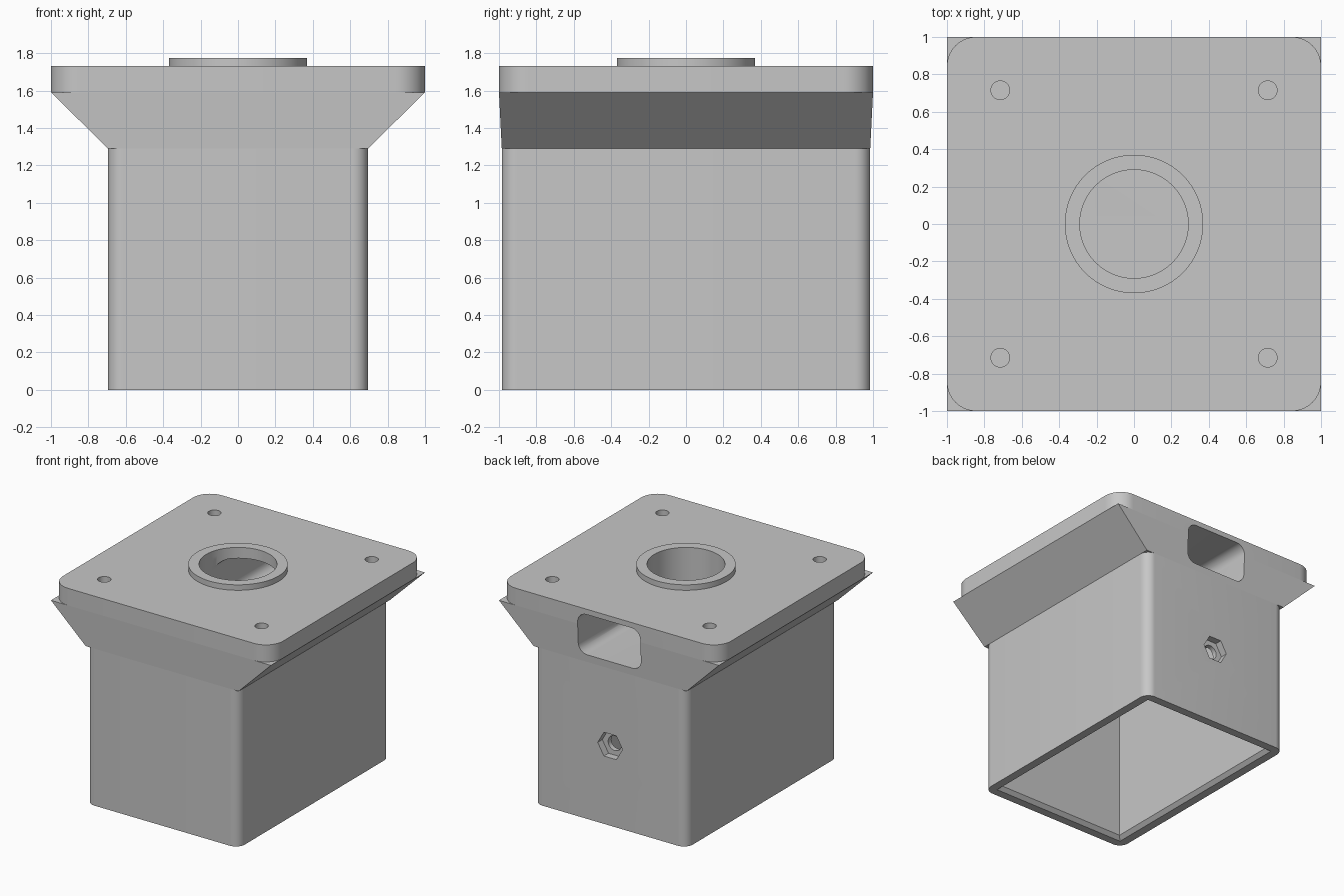
import bpy, bmesh
from math import pi, cos, sin, radians
from mathutils import Matrix

cube = bpy.data.objects.get("Cube")
if cube:
    bpy.data.objects.remove(cube, do_unlink=True)

grey = bpy.data.materials.new("plain_grey")
grey.use_nodes = True
grey.diffuse_color = (0.57, 0.57, 0.57, 1)
shader = next(n for n in grey.node_tree.nodes if n.type == 'BSDF_PRINCIPLED')
shader.inputs["Base Color"].default_value = grey.diffuse_color

TO_BACK = Matrix.Rotation(-pi / 2, 4, 'X')  # local z becomes world +y


def circle(r, n=64, cx=0, cy=0):
    return [(cx + r * cos(2 * pi * i / n), cy + r * sin(2 * pi * i / n)) for i in range(n)]


def rect(hx, hy):
    return [(hx, hy), (-hx, hy), (-hx, -hy), (hx, -hy)]


def round_rect(hx, hy, r, cy=0, n=10):
    pts = []
    for k, (sx, sy) in enumerate(rect(1, 1)):
        for i in range(n + 1):
            a = pi / 2 * (k + i / n)
            pts.append((sx * (hx - r) + r * cos(a), cy + sy * (hy - r) + r * sin(a)))
    return pts


def loft(name, sections, matrix=Matrix()):
    """Closed solid through (height, outline) sections."""
    bm = bmesh.new()
    rings = [[bm.verts.new((x, y, z)) for x, y in pts] for z, pts in sections]
    for low, high in zip(rings, rings[1:]):
        for i in range(len(low)):
            j = (i + 1) % len(low)
            bm.faces.new((low[i], low[j], high[j], high[i]))
    bm.faces.new(rings[0][::-1])
    bm.faces.new(rings[-1])
    bm.transform(matrix)
    bmesh.ops.recalc_face_normals(bm, faces=bm.faces)
    mesh = bpy.data.meshes.new(name)
    bm.to_mesh(mesh)
    bm.free()
    mesh.materials.append(grey)
    obj = bpy.data.objects.new(name, mesh)
    bpy.context.collection.objects.link(obj)
    return obj


def prism(name, outline, z0, z1, matrix=Matrix()):
    return loft(name, [(z0, outline), (z1, outline)], matrix)


def finish(obj, cutters):
    bpy.ops.object.select_all(action='DESELECT')
    obj.select_set(True)
    bpy.context.view_layer.objects.active = obj
    for cutter in cutters:
        mod = obj.modifiers.new("cut", 'BOOLEAN')
        mod.operation = 'DIFFERENCE'
        mod.solver = 'EXACT'
        mod.object = cutter
        bpy.ops.object.modifier_apply(modifier=mod.name)
    bpy.ops.object.shade_smooth_by_angle(angle=radians(30))


# Solid parts
HX, HY = 0.695, 0.985
body = prism("hollow_body", round_rect(HX, HY, 0.08), 0, 1.29)
neck = loft("flared_neck", [(1.29, rect(HX, HY)), (1.59, rect(1, 1))])
plate = prism("top_plate", round_rect(1, 1, 0.155), 1.59, 1.73)
collar = prism("collar_ring", circle(0.37), 1.73, 1.775)

# Cutters: open cavity with chamfered mouth, bore, rear duct, nut pocket, screw holes
WALL = 0.10
cavity = loft("cavity_cutter", [
    (-0.03, rect(HX - 0.04, HY - 0.04)),
    (0.03, rect(HX - WALL, HY - WALL)),
    (1.25, rect(HX - WALL, HY - WALL))])
bore = prism("bore_cutter", circle(0.29), 1.35, 1.9)
duct = prism("duct_cutter", round_rect(0.285, 0.168, 0.08, cy=-1.518), 0, 1.2, TO_BACK)
nut = prism("nut_pocket_cutter", circle(0.113, 6, cy=-0.655), HY - 0.06, 1.2, TO_BACK)
bolt = prism("bolt_hole_cutter", circle(0.06, 32, cy=-0.655), 0.7, 1.2, TO_BACK)
screws = [prism("screw_hole_cutter", circle(0.05, 32, x, y), 1.5, 1.9)
          for x, y in rect(0.715, 0.715)]

finish(body, [cavity, nut, bolt])
finish(neck, [bore, duct] + screws)
finish(plate, [bore, duct] + screws)
finish(collar, [bore])

for cutter in [cavity, bore, duct, nut, bolt] + screws:
    bpy.data.objects.remove(cutter, do_unlink=True)
